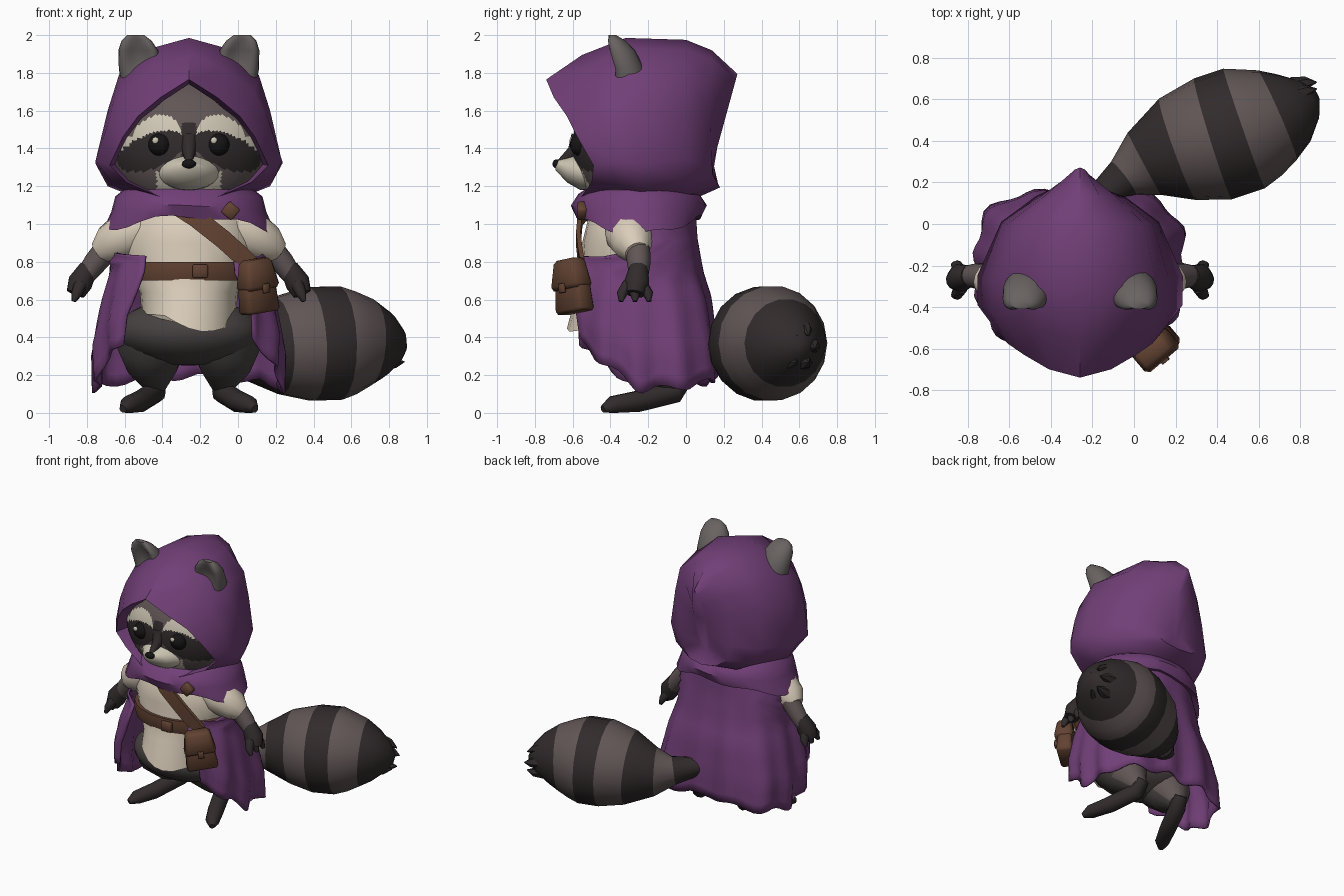
import bpy, bmesh
from math import sin, cos, pi, radians
from mathutils import Vector, Matrix

cube = bpy.data.objects.get("Cube")
if cube:
    bpy.data.objects.remove(cube)

CX = -0.26  # middle of the body


def material(name, *rgb):
    m = bpy.data.materials.new(name)
    m.use_nodes = True
    m.diffuse_color = (*rgb, 1)
    m.node_tree.nodes["Principled BSDF"].inputs["Base Color"].default_value = (*rgb, 1)
    return m


PURPLE = material("purple cloth", .165, .05, .185)
CREAM = material("cream cloth", .7, .61, .49)
WHITE = material("pale fur", .62, .57, .46)
LEATHER = material("brown leather", .12, .054, .031)
GREY = material("grey fur", .12, .092, .092)
DARK = material("dark fur", .031, .024, .025)
TROUSER = material("dark trousers", .062, .054, .052)
EAR = material("ear fur", .14, .125, .12)
BLACK = material("black gloss", .008, .007, .007)


def finish(name, bm, mats):
    """Turn a bmesh into a named object."""
    bmesh.ops.recalc_face_normals(bm, faces=bm.faces)
    me = bpy.data.meshes.new(name)
    bm.to_mesh(me)
    bm.free()
    for m in mats if isinstance(mats, list) else [mats]:
        me.materials.append(m)
    ob = bpy.data.objects.new(name, me)
    bpy.context.collection.objects.link(ob)
    return ob


def loft(name, rings, mats, bands=None, closed=True, start=True, end=True):
    """Skin a list of equal-length rings; bands gives a material index per step."""
    bm = bmesh.new()
    vs = [[bm.verts.new(p) for p in r] for r in rings]
    n = len(rings[0])
    for k, (a, b) in enumerate(zip(vs, vs[1:])):
        for i in range(n if closed else n - 1):
            j = (i + 1) % n
            f = bm.faces.new((a[i], a[j], b[j], b[i]))
            f.material_index = bands[k] if bands else 0
    if start:
        bm.faces.new(vs[0]).material_index = bands[0] if bands else 0
    if end:
        bm.faces.new(vs[-1]).material_index = bands[-1] if bands else 0
    return finish(name, bm, mats)


def oval(c, u, v, n=20):
    c, u, v = Vector(c), Vector(u), Vector(v)
    return [c + u * cos(2 * pi * i / n) + v * sin(2 * pi * i / n) for i in range(n)]


def flat_oval(z, rx, ry, y=-.27, n=24):
    return oval((CX, y, z), (rx, 0, 0), (0, ry, 0), n)


def tube(name, path, mats, bands=None, n=12):
    """Round tube through (x, y, z, radius) stations."""
    pts = [Vector(p[:3]) for p in path]
    rings = []
    for i, p in enumerate(pts):
        d = pts[min(i + 1, len(pts) - 1)] - pts[max(i - 1, 0)]
        q = d.to_track_quat('Z', 'Y')
        r = path[i][3]
        ring = oval(p, q @ Vector((r, 0, 0)), q @ Vector((0, r, 0)), n)
        rings.append([(v.x, v.y, max(v.z, 0)) for v in ring])
    return loft(name, rings, mats, bands)


def side(s, path):
    """Place stations given from the body middle on side s."""
    return [(CX + s * p[0], *p[1:]) for p in path]


def ball(name, c, r, mats, seg=16, rings=10, rot=Matrix()):
    bm = bmesh.new()
    m = Matrix.Translation(c) @ Matrix.Diagonal((*r, 1)) @ rot
    bmesh.ops.create_uvsphere(bm, u_segments=seg, v_segments=rings, radius=1, matrix=m)
    return finish(name, bm, mats)


def box(name, m, c, size, mat, taper=1):
    bm = bmesh.new()
    bmesh.ops.create_cube(bm, size=1)
    for v in bm.verts:
        k = taper if v.co.z > 0 else 1
        v.co = m @ Vector((c[0] + v.co.x * size[0] * k, c[1] + v.co.y * size[1] * k,
                           c[2] + v.co.z * size[2]))
    bmesh.ops.bevel(bm, geom=bm.edges[:], offset=min(size) * .15, segments=1, affect='EDGES')
    return finish(name, bm, mat)


def grey_behind(ob):
    """Give the rear faces the second material."""
    for f in ob.data.polygons:
        f.material_index = int(f.normal.y > .15)


# Hood: half outlines from crown to chin, mirrored and swept backwards
rim = [(0, -.74, 1.765), (.15, -.7, 1.67), (.27, -.63, 1.57), (.35, -.575, 1.46),
       (.42, -.49, 1.31), (.33, -.5, 1.22), (.17, -.55, 1.15), (0, -.58, 1.11)]
mid = [(0, -.32, 1.985), (.2, -.3, 1.93), (.37, -.3, 1.79), (.43, -.27, 1.6),
       (.495, -.25, 1.32), (.43, -.24, 1.2), (.28, -.24, 1.14), (0, -.25, 1.12)]
rear = [(0, 0, 1.975), (.17, 0, 1.92), (.31, 0, 1.78), (.35, 0, 1.6),
        (.38, .01, 1.35), (.33, .02, 1.22), (.2, .05, 1.16), (0, .06, 1.14)]
front = [((a[0] + b[0]) * .54, (a[1] + b[1]) / 2 - .02, (a[2] + b[2]) / 2 + .02)
         for a, b in zip(rim, mid)]
back = [(x * .56, y + .125 + .02 * (z - 1.4), 1.55 + (z - 1.55) * .87) for x, y, z in rear]
peak = [(x * .14, .2 + .17 * (z - 1.55), 1.5 + (z - 1.5) * .62) for x, y, z in rear]
lining = [(x * .9, y + .16, 1.42 + (z - 1.42) * .93) for x, y, z in rim]
outlines = [lining, rim, front, mid, rear, back, peak]
loft("hood", [[(CX + x, y, z) for x, y, z in h] + [(CX - x, y, z) for x, y, z in h[-2:0:-1]]
              for h in outlines], PURPLE, start=False)

# Head with fur markings chosen by position
head = ball("head", (CX, -.27, 1.41), (.43, .33, .37), [GREY, DARK, WHITE], 96, 80,
            Matrix.Rotation(pi / 2, 4, 'X'))


def inside(x, z, cx, cz, rx, rz):
    return ((x - cx) / rx) ** 2 + ((z - cz) / rz) ** 2 < 1


for f in head.data.polygons:
    dx, z = abs(f.center.x - CX), f.center.z
    if f.center.y > -.3:
        continue
    if inside(dx, z + dx * .3, .2, 1.445, .18, .095) or (dx < .04 and 1.3 < z < 1.54):
        f.material_index = 1
    elif inside(dx, z + dx * .15, .17, 1.485, .13, .115) and z > 1.44:
        f.material_index = 2
    elif inside(dx, z, .32, 1.41, .05, .05) or (dx < .17 and z < 1.28):
        f.material_index = 2

# Muzzle and nose
loft("muzzle", [oval((CX, y, z), (w, 0, 0), (0, 0, h)) for y, z, w, h in
                [(-.48, 1.28, .18, .105), (-.56, 1.275, .155, .095), (-.63, 1.285, .1, .065),
                 (-.69, 1.31, .03, .025)]], WHITE)
tube("nose_bridge", [(CX, -.56, 1.46, .05), (CX, -.595, 1.38, .036), (CX, -.67, 1.325, .016)],
     DARK)
ball("nose", (CX, -.685, 1.318), (.038, .022, .024), BLACK)

for s, label in ((1, "left"), (-1, "right")):
    # Eyes
    ball(label + "_eye", (CX + s * .155, -.56, 1.42), (.06, .055, .06), BLACK)
    ball(label + "_eye_glint", (CX + s * .155 - .022, -.606, 1.442), (.018, .01, .018), WHITE)
    # Cupped ears
    rings = []
    for x, y, z, w, d, cup in [(.25, -.3, 1.7, .1, .09, 0), (.258, -.32, 1.82, .113, .1, .7),
                               (.268, -.36, 1.92, .105, .09, .9), (.277, -.38, 1.97, .08, .06, .6),
                               (.282, -.39, 2, .045, .02, 0)]:
        ring = oval((CX + s * x, y, z), (w, 0, 0), (0, d, 0), 24)
        for i, p in enumerate(ring):
            p.y += d * cup * max(0, -sin(i * pi / 12)) ** 4
        rings.append(ring)
    loft(label + "_ear", rings, EAR)
    # Sleeves, arms and hands
    tube(label + "_sleeve", side(s, [(.2, -.31, 1, .12), (.32, -.3, .95, .13),
                                     (.42, -.28, .89, .105), (.47, -.26, .85, .065)]), CREAM)
    tube(label + "_arm", side(s, [(.4, -.26, .91, .07), (.5, -.25, .79, .062),
                                  (.55, -.25, .72, .05)]), GREY)
    tube(label + "_palm", side(s, [(.53, -.25, .77, .05), (.575, -.26, .69, .068),
                                   (.6, -.27, .63, .05)]), DARK)
    for k in (-1, 0, 1):
        tube(f"{label}_finger_{k + 2}", side(s, [
            (.575, -.27 + k * .035, .68, .035), (.595, -.27 + k * .07, .63, .028),
            (.61, -.27 + k * .075, .59, .012)]), DARK, n=8)
    # Legs and feet
    grey_behind(tube(label + "_leg", side(s, [
        (.19, -.27, .46, .17), (.2, -.23, .36, .185), (.19, -.14, .25, .14),
        (.175, -.05, .14, .06)]), [TROUSER, GREY], n=16))
    tube(label + "_foot", side(s, [(.17, -.01, .18, .045), (.18, -.06, .11, .06),
                                   (.26, -.26, .06, .058), (.32, -.39, .04, .05),
                                   (.35, -.44, .02, .02)]), DARK, n=10)

# Trousers and tunic with a pointed front tail
grey_behind(ball("trouser_seat", (CX, -.27, .43), (.38, .28, .18), [TROUSER, GREY], 24, 14))
hem = flat_oval(.52, .25, .33, -.3)
for p in hem:
    if p.y < -.45:
        p.z -= .09 * max(0, cos((p.x - CX - .09) * 7))
loft("tunic", [flat_oval(1.14, .22, .18), flat_oval(1.02, .32, .25), flat_oval(.9, .355, .28),
               flat_oval(.76, .33, .27), flat_oval(.64, .26, .29, -.29), hem], CREAM)

# Belt, strap and pouch
loft("belt", [flat_oval(z, r, r - .07) for z, r in
              [(.7, .32), (.7, .355), (.75, .37), (.8, .365), (.8, .32)]], LEATHER,
     start=False, end=False)
across, out = Vector((.62, 0, .78)) * .05, Vector((0, .012, 0))
loft("shoulder_strap", [[Vector(p) + across - out, Vector(p) + across + out,
                         Vector(p) - across + out, Vector(p) - across - out] for p in
                        [(-.36, -.49, 1.12), (-.22, -.56, 1.03), (-.08, -.57, .92),
                         (.02, -.56, .83), (.07, -.55, .78)]], LEATHER)
pouch = (Matrix.Translation((.1, -.6, .67)) @ Matrix.Rotation(radians(40), 4, 'Z')
         @ Matrix.Rotation(radians(-8), 4, 'Y'))
box("pouch", pouch, (0, 0, -.02), (.22, .11, .24), LEATHER, .85)
box("pouch_flap", pouch, (0, -.008, .065), (.225, .135, .16), LEATHER, .75)
box("pouch_clasp", pouch, (0, -.075, -.01), (.04, .02, .05), LEATHER)
box("belt_knot", Matrix.Translation((-.2, -.57, .75)), (0, 0, 0), (.08, .03, .07), LEATHER)
box("cowl_clasp", Matrix.Translation((-.04, -.55, 1.07)) @ Matrix.Rotation(.7, 4, 'Y'),
    (0, 0, 0), (.075, .05, .075), LEATHER)

# Cowl around the neck, drooping at the shoulders
cowl = []
for z, rx, ry, droop in [(1.2, .32, .26, 0), (1.16, .39, .32, .015), (1.1, .41, .36, .035),
                         (1.04, .46, .33, .09), (1.06, .3, .22, 0)]:
    ring = flat_oval(z, rx, ry, -.25, 32)
    for i, p in enumerate(ring):
        p.z -= droop * ((p.x - CX) / rx) ** 2 - droop * .15 * sin(i * 1.2)
    cowl.append(ring)
loft("cowl", cowl, PURPLE, start=False, end=False)

# Cloak: narrow behind the arms, wrapping forward into two flaps below
shape = [(0, .36, .3, 105), (.2, .42, .31, 76), (.4, .42, .34, 148),
         (.55, .46, .38, 150), (.8, .5, .4, 141), (1, .49, .4, 138)]


def cloak_row(t):
    for a, b in zip(shape, shape[1:]):
        if t <= b[0]:
            k = (t - a[0]) / (b[0] - a[0])
            return [a[i] + (b[i] - a[i]) * k for i in (1, 2, 3)]


rows = []
for j in range(16):
    t = j / 15
    rx, ry, half = cloak_row(t)
    row = []
    for i in range(61):
        a = radians(half) * (i / 30 - 1)
        deg = abs(a) * 180 / pi
        bottom = .12 + .24 * max(0, (deg - 90) / 45) + .02 * sin(a * 11)
        flare = 1 + t * .04 * sin(a * 13)
        if deg < 90:
            bottom += .07 * cos(a) ** 2
            flare += .2 * t * sin(2 * a) ** 2
        else:
            flare -= .08 * cos(a)
        row.append((CX + rx * flare * sin(a), -.25 + ry * flare * cos(a),
                    1.1 + (bottom - 1.1) * t))
    rows.append(row)
cloak = loft("cloak", rows, PURPLE, closed=False, start=False, end=False)
cloak.modifiers.new("thickness", 'SOLIDIFY').thickness = .015

# Striped tail with tufts at the tip
tube("tail", [(-.2, .1, .38, .06), (-.05, .22, .35, .1), (.05, .29, .34, .17),
              (.21, .36, .355, .26), (.38, .41, .365, .305), (.53, .46, .37, .305),
              (.61, .49, .37, .275), (.69, .525, .37, .235), (.77, .56, .36, .18),
              (.84, .6, .35, .105), (.88, .62, .34, .03)],
     [GREY, DARK], [1, 0, 1, 0, 1, 0, 0, 1, 1, 1], 18)
for k in range(6):
    a = k * pi / 3
    dy, dz = cos(a) * .09, sin(a) * .1
    tube(f"tail_tuft_{k + 1}", [(.77, .57 + dy, .36 + dz, .05), (.83, .6 + dy * .9, .35 + dz, .03),
                                (.88, .62 + dy * .7, .34 + dz * .8, .003)], DARK, n=6)

# Smooth shading with sharp creases kept
bpy.ops.object.select_all(action='DESELECT')
for ob in bpy.context.collection.objects:
    if ob.type == 'MESH':
        ob.select_set(True)
        bpy.context.view_layer.objects.active = ob
bpy.ops.object.shade_smooth_by_angle(angle=radians(50))
